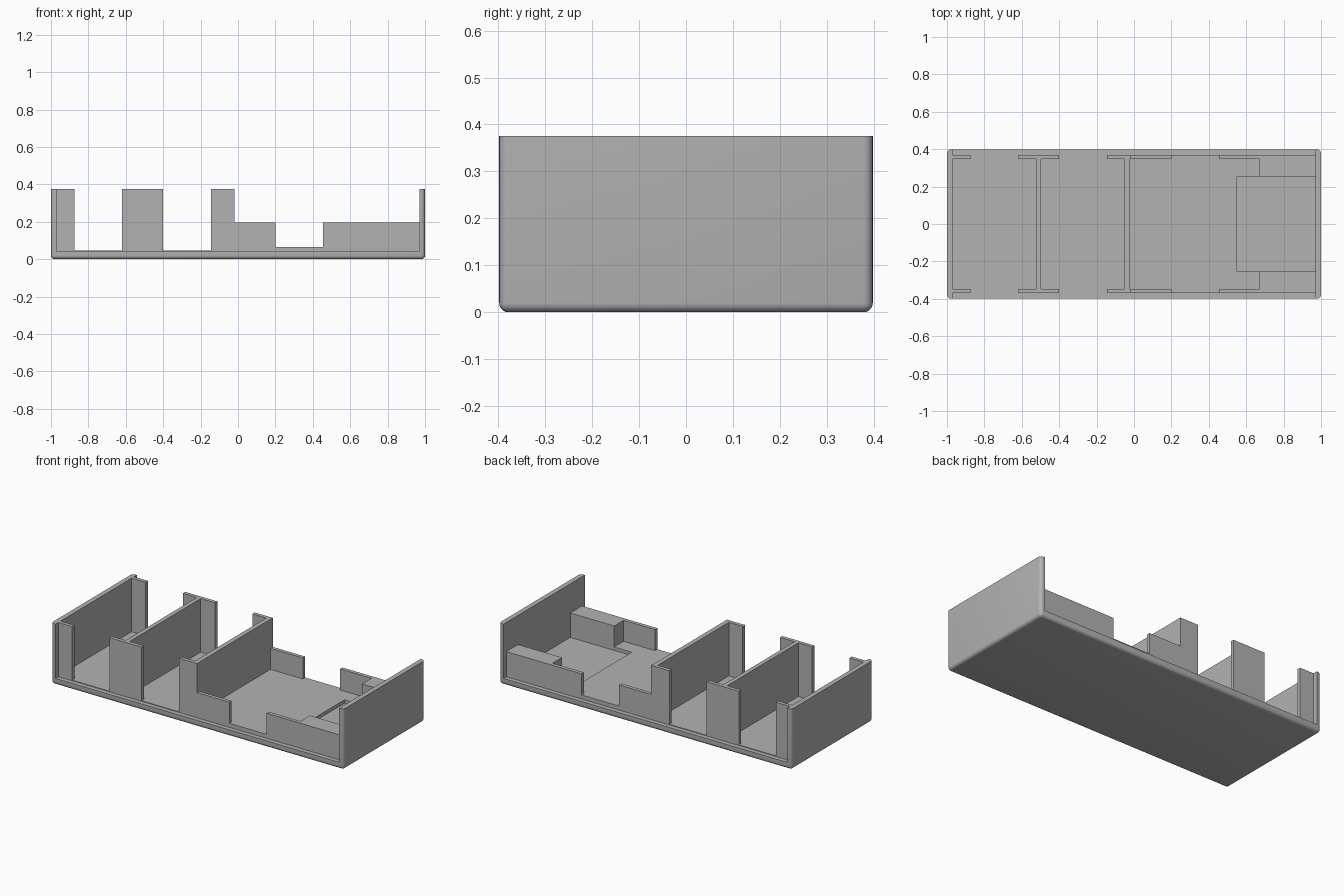
import bpy, bmesh, math

if "Cube" in bpy.data.objects:
    bpy.data.objects.remove(bpy.data.objects["Cube"])

grey = bpy.data.materials.new("plain_grey")
grey.diffuse_color = (0.45, 0.45, 0.45, 1)
grey.use_nodes = True
grey.node_tree.nodes["Principled BSDF"].inputs["Base Color"].default_value = grey.diffuse_color

HALF_W, IN_X, IN_Y = 0.398, 0.97, 0.37      # outer half width, inner half sizes
TOP, LOW, FLOOR, STEP = 0.376, 0.196, 0.045, 0.066
BASE = 0.02                                  # parts are sunk into the tray base


def finish(name, bm):
    bmesh.ops.recalc_face_normals(bm, faces=bm.faces)
    mesh = bpy.data.meshes.new(name)
    bm.to_mesh(mesh)
    bm.free()
    mesh.materials.append(grey)
    obj = bpy.data.objects.new(name, mesh)
    bpy.context.collection.objects.link(obj)
    return obj


def prism(name, outline, low, high, axis="y"):
    """Extrude an outline: (x, z) along y, or (x, y) along z."""
    bm = bmesh.new()
    place = (lambda a, b: (a, low, b)) if axis == "y" else (lambda a, b: (a, b, low))
    face = bm.faces.new([bm.verts.new(place(a, b)) for a, b in outline])
    new = bmesh.ops.extrude_face_region(bm, geom=[face])["geom"]
    move = (0, high - low, 0) if axis == "y" else (0, 0, high - low)
    bmesh.ops.translate(bm, vec=move, verts=[v for v in new if isinstance(v, bmesh.types.BMVert)])
    return finish(name, bm)


def box(name, x0, x1, y0, y1, z0, z1):
    return prism(name, [(x0, z0), (x1, z0), (x1, z1), (x0, z1)], y0, y1)


# Tray shell: rounded block with a channel cut right through the long sides
bm = bmesh.new()
bmesh.ops.create_cube(bm, size=1)
for v in bm.verts:
    v.co = (v.co.x * 2, v.co.y * 2 * HALF_W, (v.co.z + 0.5) * TOP)
edges = [e for e in bm.edges if min(v.co.z for v in e.verts) < TOP / 2]
bmesh.ops.bevel(bm, geom=edges, offset=0.02, segments=5, profile=0.5, affect="EDGES")
tray = finish("tray_shell", bm)
cutter = box("channel_cutter", -IN_X, IN_X, -0.6, 0.6, 0.041, 0.6)
cutter.hide_render = True
cut = tray.modifiers.new("channel", "BOOLEAN")
cut.operation, cut.solver, cut.object = "DIFFERENCE", "EXACT", cutter
bpy.context.view_layer.objects.active = tray
tray.select_set(True)
bpy.ops.object.modifier_apply(modifier=cut.name)
bpy.data.objects.remove(cutter)
bpy.ops.object.shade_smooth_by_angle(angle=math.radians(35))

# Inner floor and the raised floor, which has a pocket at its right end
box("inner_floor", -IN_X, IN_X, -IN_Y, IN_Y, BASE, FLOOR)
prism("raised_floor", [(-0.03, -IN_Y), (IN_X, -IN_Y), (IN_X, -0.255), (0.55, -0.255),
                       (0.55, 0.255), (IN_X, 0.255), (IN_X, IN_Y), (-0.03, IN_Y)],
      BASE, STEP, axis="z")

# Cross dividers
box("left_divider", -0.525, -0.498, -0.36, 0.36, BASE, TOP)
box("middle_divider", -0.05, -0.021, -0.36, 0.36, BASE, TOP)

# Side panels and corner blocks, the same on both long sides
for side, s in (("front", -1), ("back", 1)):
    y0, y1 = sorted((s * 0.347, s * IN_Y))
    box(side + "_end_panel", -IN_X, -0.875, y0, y1, BASE, TOP)
    box(side + "_left_panel", -0.62, -0.40, y0, y1, BASE, TOP)
    prism(side + "_stepped_panel", [(-0.145, BASE), (0.20, BASE), (0.20, LOW),
                                    (-0.02, LOW), (-0.02, TOP), (-0.145, TOP)], y0, y1)
    prism(side + "_corner_block", [(0.455, s * IN_Y), (IN_X, s * IN_Y), (IN_X, s * 0.255),
                                   (0.67, s * 0.255), (0.67, s * 0.347), (0.455, s * 0.347)],
          BASE, LOW, axis="z")
